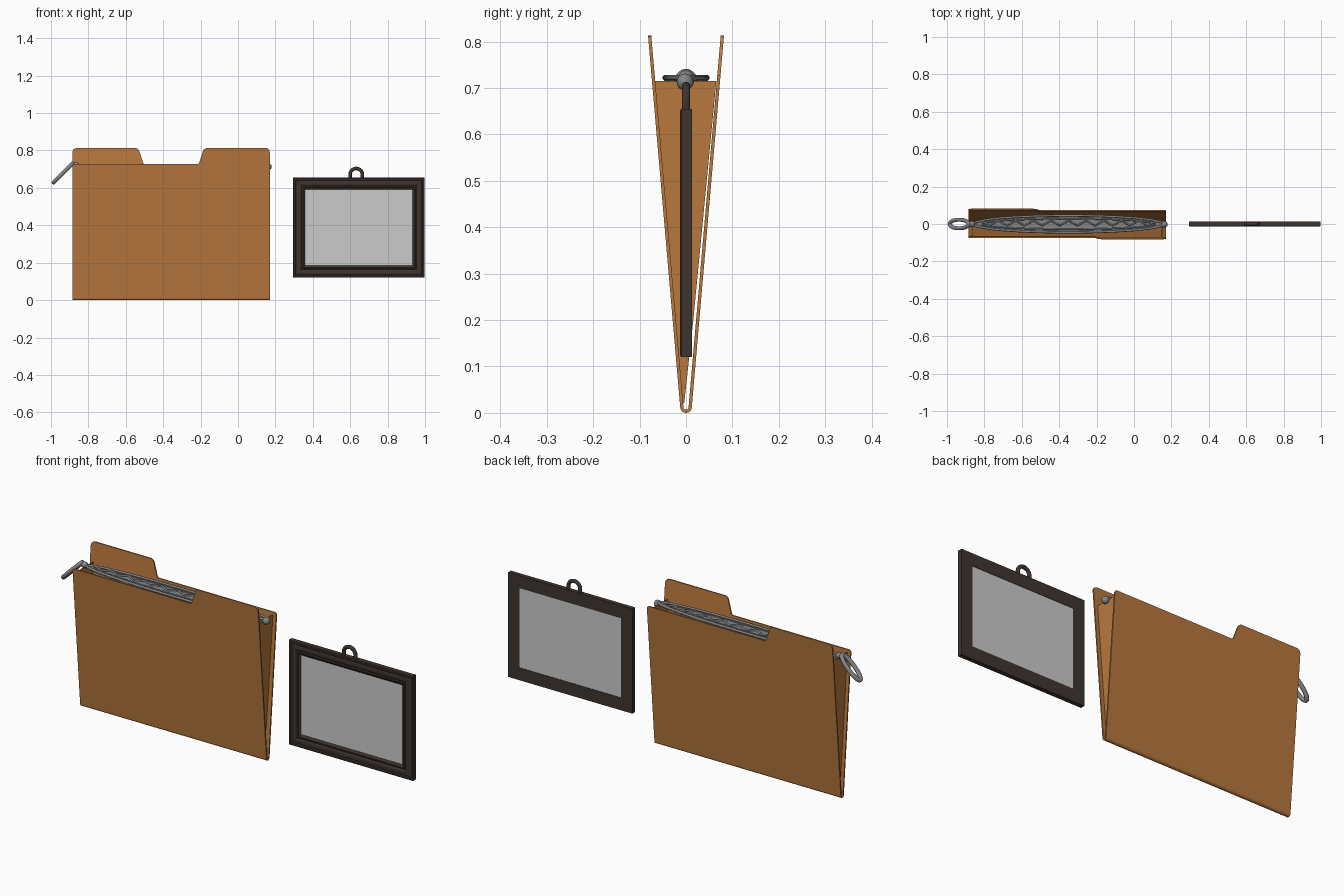
import bpy, bmesh, math
from mathutils import Vector

if "Cube" in bpy.data.objects:
    bpy.data.objects.remove(bpy.data.objects["Cube"])


def mat(name, r, g, b):
    m = bpy.data.materials.new(name)
    m.diffuse_color = (r, g, b, 1)
    m.use_nodes = True
    m.node_tree.nodes["Principled BSDF"].inputs["Base Color"].default_value = m.diffuse_color
    return m


CARD = mat("tan card", 0.48, 0.19, 0.048)
STEEL = mat("grey metal", 0.23, 0.235, 0.24)
WOOD = mat("dark brown wood", 0.05, 0.036, 0.029)
GLASS = mat("pale grey glass", 0.6, 0.6, 0.6)


def finish(name, bm, material, smooth=True):
    bmesh.ops.recalc_face_normals(bm, faces=bm.faces)
    me = bpy.data.meshes.new(name)
    bm.to_mesh(me)
    bm.free()
    me.materials.append(material)
    ob = bpy.data.objects.new(name, me)
    bpy.context.collection.objects.link(ob)
    if smooth:
        bpy.ops.object.select_all(action='DESELECT')
        ob.select_set(True)
        bpy.context.view_layer.objects.active = ob
        bpy.ops.object.shade_smooth_by_angle(angle=math.radians(35))
    return ob


def slab(name, outline, offset, material):
    """Closed outline of 3D points given thickness by an offset vector."""
    bm = bmesh.new()
    f = bm.faces.new([bm.verts.new(p) for p in outline])
    ext = bmesh.ops.extrude_face_region(bm, geom=[f], use_keep_orig=True)
    vs = [g for g in ext["geom"] if isinstance(g, bmesh.types.BMVert)]
    bmesh.ops.translate(bm, verts=vs, vec=offset)
    return finish(name, bm, material, False)


def tube(name, pts, r, material, closed=False, res=3):
    cu = bpy.data.curves.new(name, 'CURVE')
    cu.dimensions = '3D'
    cu.bevel_depth = r
    cu.bevel_resolution = res
    cu.use_fill_caps = True
    sp = cu.splines.new('POLY')
    sp.points.add(len(pts) - 1)
    for p, co in zip(sp.points, pts):
        p.co = (*co, 1)
    sp.use_cyclic_u = closed
    sp.use_smooth = True
    cu.materials.append(material)
    ob = bpy.data.objects.new(name, cu)
    bpy.context.collection.objects.link(ob)
    return ob


def rounded(pts):
    """Round 2D corners given as (x, z, radius)."""
    out = []
    for i, (x, z, r) in enumerate(pts):
        p = Vector((x, z))
        if r == 0:
            out.append(p)
            continue
        a = Vector(pts[i - 1][:2])
        b = Vector(pts[(i + 1) % len(pts)][:2])
        a = p + (a - p).normalized() * r
        b = p + (b - p).normalized() * r
        for k in range(6):
            t = k / 5
            out.append(a * (1 - t) ** 2 + p * 2 * t * (1 - t) + b * t * t)
    return out


# ---- folder: two tabbed panels leaning apart in a V ----
XL, XR, R, T = -0.885, 0.17, 0.0125, 0.007
MID = (XL + XR) / 2
SLOPE = 0.0866


def half_width(z):
    return R + SLOPE * (z - R)


front = rounded([(XL, R, 0), (XR, R, 0), (XR, 0.813, 0.025), (-0.182, 0.813, 0.018),
                 (-0.21, 0.728, 0.008), (XL, 0.728, 0.015)])
slab("folder_front_panel", [(p.x, -half_width(p.y), p.y) for p in front], (0, T, 0), CARD)
slab("folder_back_panel", [(2 * MID - p.x, half_width(p.y), p.y) for p in front], (0, -T, 0), CARD)

# rounded fold along the bottom
arc = [math.pi * (1 + k / 12) for k in range(13)]
fold = [(XL, r * math.cos(a), R + r * math.sin(a)) for r, s in ((R, 1), (R - T, -1)) for a in arc[::s]]
slab("folder_bottom_fold", fold, (XR - XL, 0, 0), CARD)

# triangular end flaps fixed to the front panel, just short of the back one
for name, x in (("left_end_flap", XL + 0.018), ("right_end_flap", XR - 0.022)):
    tri = [(x, -half_width(0.02) + T * 0.5, 0.02), (x, -half_width(0.715) + T * 0.5, 0.715),
           (x, half_width(0.715) - T - 0.001, 0.715), (x, half_width(0.2) - T - 0.006, 0.2),
           (x, -0.004, 0.02)]
    slab(name, tri, (0.004, 0, 0), CARD)

# ---- long metal clasp across the mouth ----
CX, HL, HW = -0.35, 0.515, 0.048


def ellipse(k, z, n=64):
    return [(CX + HL * k * math.cos(2 * math.pi * i / n),
             (HW - (1 - k) * 0.2) * math.sin(2 * math.pi * i / n), z) for i in range(n)]


slab("clasp_plate", ellipse(0.99, 0.712), (0, 0, 0.009), STEEL)
tube("clasp_rim", ellipse(0.985, 0.722), 0.006, STEEL, True)
tube("clasp_inner_rim", ellipse(0.9, 0.721), 0.004, STEEL, True, 2)
teeth = [(-0.82 + 0.047 * i, 0.013 * (-1) ** i + 0.005, 0.723) for i in range(21)]
tube("clasp_zigzag_teeth", teeth, 0.005, STEEL, False, 2)


def ball(name, loc, scale):
    bm = bmesh.new()
    bmesh.ops.create_uvsphere(bm, u_segments=20, v_segments=12, radius=1)
    bmesh.ops.scale(bm, vec=scale, verts=bm.verts)
    bmesh.ops.translate(bm, vec=loc, verts=bm.verts)
    return finish(name, bm, STEEL)


ball("clasp_right_knob", (0.162, -0.002, 0.713), (0.018, 0.018, 0.018))
ball("clasp_left_knob", (-0.868, 0, 0.724), (0.018, 0.016, 0.014))

# oval pull ring hanging at 45 degrees
ring = []
for i in range(40):
    a = 2 * math.pi * i / 40
    d = 0.072 * math.cos(a) / math.sqrt(2)
    ring.append((-0.935 + d, 0.023 * math.sin(a), 0.68 + d))
tube("pull_ring", ring, 0.0105, STEEL, True, 4)

# ---- picture frame: moulded profile swept round a rectangle ----
FX0, FX1, FZ0, FZ1 = 0.295, 0.998, 0.12, 0.655
profile = [(0, 0.013), (0, -0.010), (0.004, -0.013), (0.012, -0.013), (0.016, -0.009),
           (0.022, -0.011), (0.036, -0.011), (0.044, -0.007), (0.048, -0.010),
           (0.054, -0.010), (0.064, -0.003), (0.064, 0.013)]
bm = bmesh.new()
loops = []
for d, y in profile:
    loops.append([bm.verts.new(c) for c in ((FX0 + d, y, FZ0 + d), (FX1 - d, y, FZ0 + d),
                                            (FX1 - d, y, FZ1 - d), (FX0 + d, y, FZ1 - d))])
for a, b in zip(loops, loops[1:] + loops[:1]):
    for i in range(4):
        j = (i + 1) % 4
        bm.faces.new((a[i], a[j], b[j], b[i]))
finish("picture_frame", bm, WOOD, False)

g = 0.062
slab("frame_glass", [(FX0 + g, -0.002, FZ0 + g), (FX1 - g, -0.002, FZ0 + g),
                     (FX1 - g, -0.002, FZ1 - g), (FX0 + g, -0.002, FZ1 - g)],
     (0, 0.013, 0), GLASS)

# hanging loop on top of the frame
hook = [(0.632 + 0.033, 0, 0.648)]
hook += [(0.632 + 0.033 * math.cos(math.pi * i / 16), 0,
          0.671 + 0.033 * math.sin(math.pi * i / 16)) for i in range(17)]
hook += [(0.632 - 0.033, 0, 0.648)]
tube("frame_hanging_loop", hook, 0.0095, WOOD, False, 3)
